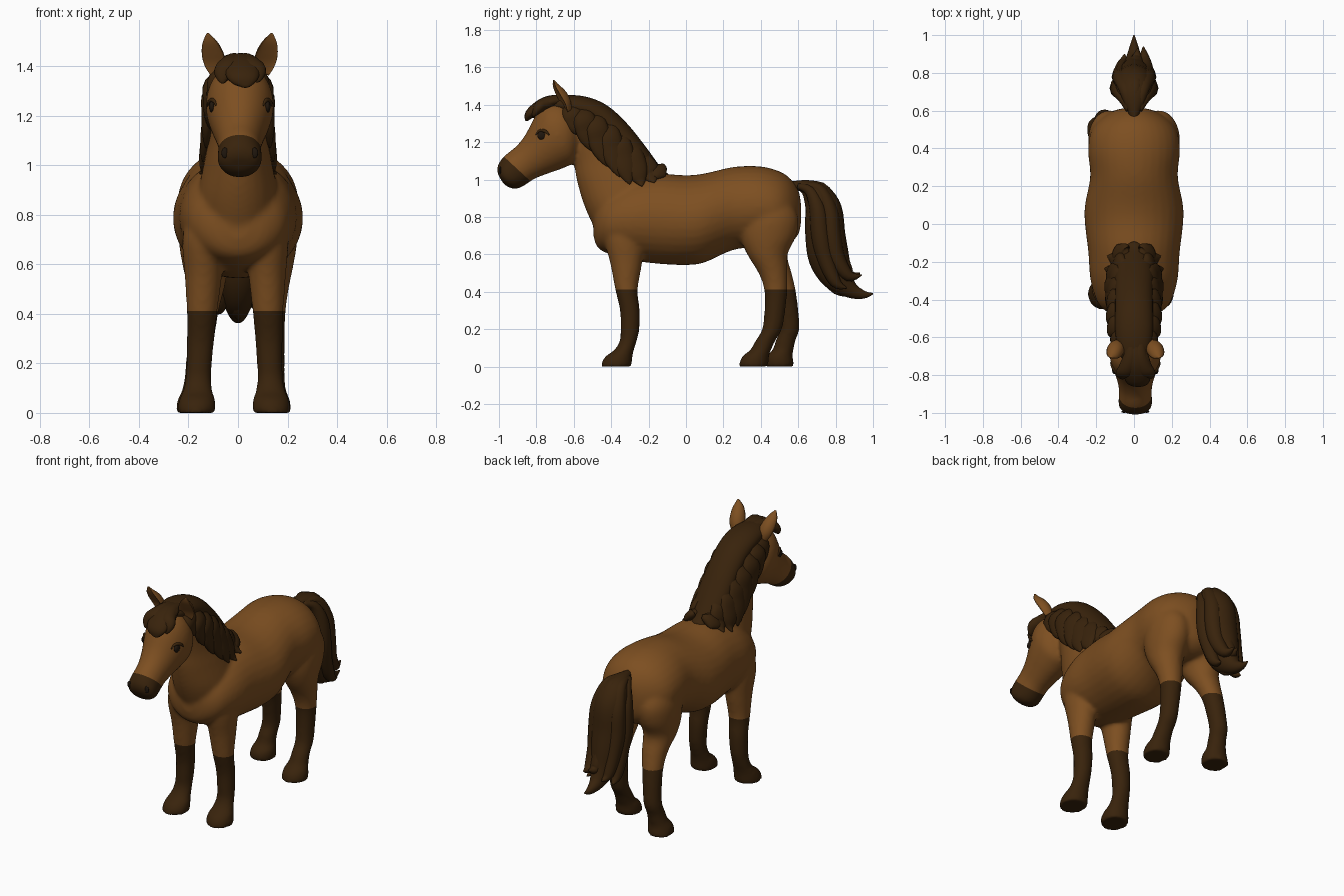
import bpy, bmesh, math
from mathutils import Vector as V
from mathutils.bvhtree import BVHTree


def material(name, col):
    m = bpy.data.materials.new(name)
    m.diffuse_color = (*col, 1)
    return m


COAT = material("chestnut coat", (0.205, 0.078, 0.015))
DARK = material("dark brown hair", (0.040, 0.0165, 0.0035))
BLACK = material("eye black", (0.014, 0.008, 0.004))


def spline(pts, sub):
    """Catmull-Rom through tuples of any size."""
    p = [pts[0]] + list(pts) + [pts[-1]]
    out = []
    for i in range(1, len(p) - 2):
        for k in range(sub):
            t = k / sub
            out.append([0.5 * (2 * b + (c - a) * t + (2 * a - 5 * b + 4 * c - d) * t * t
                        + (3 * b - a - 3 * c + d) * t ** 3)
                        for a, b, c, d in zip(p[i - 1], p[i], p[i + 1], p[i + 2])])
    return out + [list(pts[-1])]


def loft(bm, pts, ref=(1, 0, 0), tan=None, n=20, sub=4, scoop=1):
    """Elliptic tube through stations (x, y, z, half width, half depth)."""
    st = spline(pts, sub)
    c = [V(s[:3]) for s in st]
    rings = []
    for i, s in enumerate(st):
        t = V(tan) if tan else c[min(i + 1, len(c) - 1)] - c[max(i - 1, 0)]
        t.normalize()
        a = V(ref) - t * V(ref).dot(t)
        a.normalize()
        b = t.cross(a)
        ring = []
        for k in range(n):
            w = math.tau * k / n
            q = math.sin(w) * (scoop if math.sin(w) < 0 else 1)
            ring.append(bm.verts.new(c[i] + a * max(s[3], .002) * math.cos(w) + b * max(s[4], .002) * q))
        rings.append(ring)
    faces = [bm.faces.new(rings[0]), bm.faces.new(rings[-1])]
    for r, q in zip(rings, rings[1:]):
        faces += [bm.faces.new((r[k], r[(k + 1) % n], q[(k + 1) % n], q[k])) for k in range(n)]
    bmesh.ops.recalc_face_normals(bm, faces=faces)


def finish(bm, name, *mats):
    me = bpy.data.meshes.new(name)
    for f in bm.faces:
        f.smooth = True
    bm.to_mesh(me)
    bm.free()
    for m in mats:
        me.materials.append(m)
    ob = bpy.data.objects.new(name, me)
    bpy.context.collection.objects.link(ob)
    return ob


# Body: torso, neck, head and legs, fused into one skin
HX = 0.007
bm = bmesh.new()
torso = [(-.495, .76, .05, .06), (-.475, .755, .125, .115), (-.42, .77, .19, .165), (-.3, .785, .23, .215),
         (-.15, .79, .242, .24), (0, .783, .26, .24), (.1, .795, .26, .238), (.25, .845, .232, .222),
         (.38, .855, .243, .217), (.48, .845, .232, .207), (.55, .835, .185, .178), (.6, .825, .105, .12),
         (.615, .82, .04, .05)]
loft(bm, [(0, *s) for s in torso], tan=(0, -1, 0), n=32)
neck = [(-.28, .6, .08, .1), (-.27, .7, .15, .195), (-.315, .85, .165, .225), (-.36, 1, .14, .225),
        (-.4, 1.1, .12, .2), (-.45, 1.2, .11, .17), (-.5, 1.3, .105, .15), (-.56, 1.4, .09, .1),
        (-.6, 1.44, .05, .05)]
loft(bm, [(0, *s) for s in neck], tan=(0, 0, 1), n=28)
head = [(-.6, 1.34, .06, .07), (-.63, 1.3, .115, .13), (-.68, 1.245, .137, .172), (-.735, 1.195, .127, .155),
        (-.8, 1.135, .104, .12), (-.86, 1.09, .089, .1), (-.915, 1.05, .088, .097), (-.95, 1.025, .09, .087),
        (-.978, 1.012, .077, .063), (-.992, 1.005, .04, .033)]
loft(bm, [(HX, *s) for s in head], tan=(0, -.87, -.5), n=28)
fore = [(.8, -.33, .06, .08), (.7, -.33, .085, .11), (.55, -.32, .075, .085), (.41, -.318, .062, .06),
        (.3, -.3, .056, .053), (.2, -.3, .052, .051), (.14, -.308, .052, .046), (.09, -.33, .06, .052),
        (.06, -.355, .071, .07), (.03, -.368, .077, .08), (0, -.372, .077, .082)]
hind = [(.9, .45, .08, .1), (.8, .45, .11, .15), (.7, .44, .11, .15), (.6, .435, .095, .108),
        (.5, .465, .075, .077), (.41, .48, .061, .062), (.3, .475, .054, .056), (.2, .46, .052, .053),
        (.14, .425, .052, .053), (.09, .4, .057, .056), (.06, .375, .069, .069), (.03, .365, .074, .077),
        (0, .36, .075, .078)]
# (stations, x at shoulder, x at hoof, backward step at the hoof)
for sts, x1, x0, step in ((fore, -.14, -.168, 0), (fore, .118, .135, 0), (hind, -.13, -.178, .14), (hind, .13, .14, 0)):
    loft(bm, [(x0 + (x1 - x0) * min(z / .5, 1), y + step * max(0, 1 - z / .6), z, a, b)
              for z, y, a, b in sts], tan=(0, 0, -1), n=24)
body = finish(bm, "body", COAT, DARK)
rm = body.modifiers.new("fuse", "REMESH")
rm.mode, rm.voxel_size = "VOXEL", 0.011
sm = body.modifiers.new("soften", "SMOOTH")
sm.factor, sm.iterations = 0.5, 10
bpy.context.view_layer.update()
me = bpy.data.meshes.new_from_object(body.evaluated_get(bpy.context.evaluated_depsgraph_get()))
body.modifiers.clear()
me.materials.clear()
me.materials.append(COAT)
me.materials.append(DARK)

# Dark stockings and muzzle, split off with clean cuts
bm = bmesh.new()
bm.from_mesh(me)
STOCK, MUZ, MN = .412, V((0, -.96, 1.11)), V((0, .12, .13))
bmesh.ops.bisect_plane(bm, geom=bm.verts[:] + bm.edges[:] + bm.faces[:], plane_co=(0, 0, STOCK), plane_no=(0, 0, 1))
near = [f for f in bm.faces if f.calc_center_median().y < -.75]
geo = set(near) | {e for f in near for e in f.edges} | {v for f in near for v in f.verts}
bmesh.ops.bisect_plane(bm, geom=list(geo), plane_co=MUZ, plane_no=MN)
for f in bm.faces:
    c = f.calc_center_median()
    f.smooth = True
    f.material_index = int(c.z < STOCK or (c.y < -.75 and (c - MUZ).dot(MN) < 0))
bm.to_mesh(me)
tree = BVHTree.FromBMesh(bm)
bm.free()
body.data = me


def skin_x(s, y, z):
    """Distance of the body's side surface from x = 0."""
    hit = tree.ray_cast(V((s, y, z)), V((-s, 0, 0)))[0]
    return abs(hit.x) if hit else .02


# Mane: a crest and swept locks on both sides
bm = bmesh.new()
crest = [(-.74, 1.4, .05, .03), (-.66, 1.4, .085, .05), (-.56, 1.385, .1, .062), (-.46, 1.34, .1, .068),
         (-.36, 1.245, .1, .07), (-.26, 1.13, .1, .063), (-.17, 1.04, .075, .045), (-.1, 1.01, .03, .02)]
loft(bm, [(0, *s) for s in crest], n=28)
rows = [(-.62, 1.42, -.545, 1.235), (-.555, 1.415, -.485, 1.145), (-.49, 1.39, -.42, 1.07), (-.42, 1.345, -.355, 1.015),
        (-.36, 1.29, -.3, .975), (-.3, 1.225, -.235, .965), (-.24, 1.155, -.17, .985), (-.18, 1.085, -.11, 1.02)]
for s in (-1, 1):
    for i, (y0, z0, y1, z1) in enumerate(rows):
        pts = []
        for t, a, b in ((0, .04, .022), (.25, .06, .03), (.5, .066, .03), (.72, .056, .026), (.9, .028, .015), (1, .003, .003)):
            y = y0 + (y1 - y0) * t ** 1.3
            z = z0 - .025 + (z1 - z0 + .025) * t
            x = .035 if t == 0 else max(skin_x(s, y, z) + .006, .05 + .04 * t)
            pts.append((s * x, y, z, a, b))
        loft(bm, pts, ref=(s * -.25, 1, .2), n=14, sub=4)
finish(bm, "mane", DARK)

# Forelock between the ears
bm = bmesh.new()
for x0, x1, y1, z1, a in ((-.015, -.058, -.815, 1.335, .042), (.01, .02, -.855, 1.315, .068), (.03, .075, -.815, 1.34, .042)):
    loft(bm, [(x0, -.62, 1.42, .03, .025), (x0, -.7, 1.42, a, .033), ((x0 + x1) / 2, -.765, 1.4, a * 1.1, .035),
              (x1, y1 + .025, z1 + .04, a * .95, .028), (x1, y1 + .005, z1 + .01, a * .55, .014),
              (x1 * .9, y1, z1, .008, .004)], n=16)
finish(bm, "forelock", DARK)

# Ears with a hollow front
bm = bmesh.new()
for s in (-1, 1):
    loft(bm, [(HX + s * .085, -.645, 1.37, .035, .035), (HX + s * .1, -.66, 1.41, .045, .045),
              (HX + s * .111, -.682, 1.45, .044, .045), (HX + s * .122, -.703, 1.495, .03, .028),
              (HX + s * .13, -.71, 1.532, .005, .006)], ref=(1, s * .25, 0), n=24, scoop=-.15)
finish(bm, "ears", COAT)

# Tail: main body of hair plus loose strands
bm = bmesh.new()
tail = [(.56, .965, .02, .025), (.64, .965, .05, .033), (.7, .925, .085, .068), (.735, .84, .1, .098),
        (.745, .7, .108, .107), (.765, .58, .098, .108), (.81, .48, .073, .085), (.88, .41, .042, .045),
        (.95, .385, .02, .022), (1.0, .39, .003, .004)]
loft(bm, [(0, *s) for s in tail], n=24)
for x, dy, tx, ty, tz in ((.06, .03, .05, .94, .49), (-.06, .03, -.05, .9, .44), (.01, .05, .02, .93, .5),
                          (.07, -.03, .08, .86, .42), (-.07, -.03, -.08, .84, .4), (0, -.05, 0, .86, .375)):
    loft(bm, [(x * .4, .6, .965, .015, .015), (x * .7, .685 + dy * .7, .945 + dy * .25, .035, .03),
              (x, .735 + dy, .84, .05, .045), (x * 1.1, .75 + dy, .7, .052, .05), (x * 1.05, .775 + dy, .58, .045, .045),
              ((x + tx) / 2, (.81 + dy + ty) / 2 - .02, (.48 + tz) / 2, .032, .03), (tx, ty, tz, .003, .003)], n=12)
finish(bm, "tail", DARK)


def ball(bm, co, r):
    vs = bmesh.ops.create_uvsphere(bm, u_segments=16, v_segments=10, radius=1)["verts"]
    for v in vs:
        v.co = V((v.co.x * r[0], v.co.y * r[1], v.co.z * r[2])) + V(co)


# Eyes with upper lids
eyes, lids = bmesh.new(), bmesh.new()
for s in (-1, 1):
    at = lambda y, z: s * (abs(tree.ray_cast(V((s, y, z)), V((-s, 0, 0)))[0].x) + .001)
    ball(eyes, (at(-.77, 1.236) - s * .004, -.77, 1.236), (.012, .025, .024))
    loft(lids, [(at(y, z), y, z, a, a) for y, z, a in ((-.803, 1.24, .003), (-.788, 1.257, .007), (-.768, 1.263, .009),
                                                       (-.747, 1.254, .008), (-.732, 1.238, .003))], n=10)
finish(eyes, "eyes", BLACK)
finish(lids, "eyelids", DARK)

# Nostrils
bm = bmesh.new()
for s in (-1, 1):
    hit = tree.ray_cast(V((HX + s * .06, -2, 1.05)), V((0, 1, 0)))[0]
    if hit:
        ball(bm, hit, (.014, .006, .021))
finish(bm, "nostrils", BLACK)
